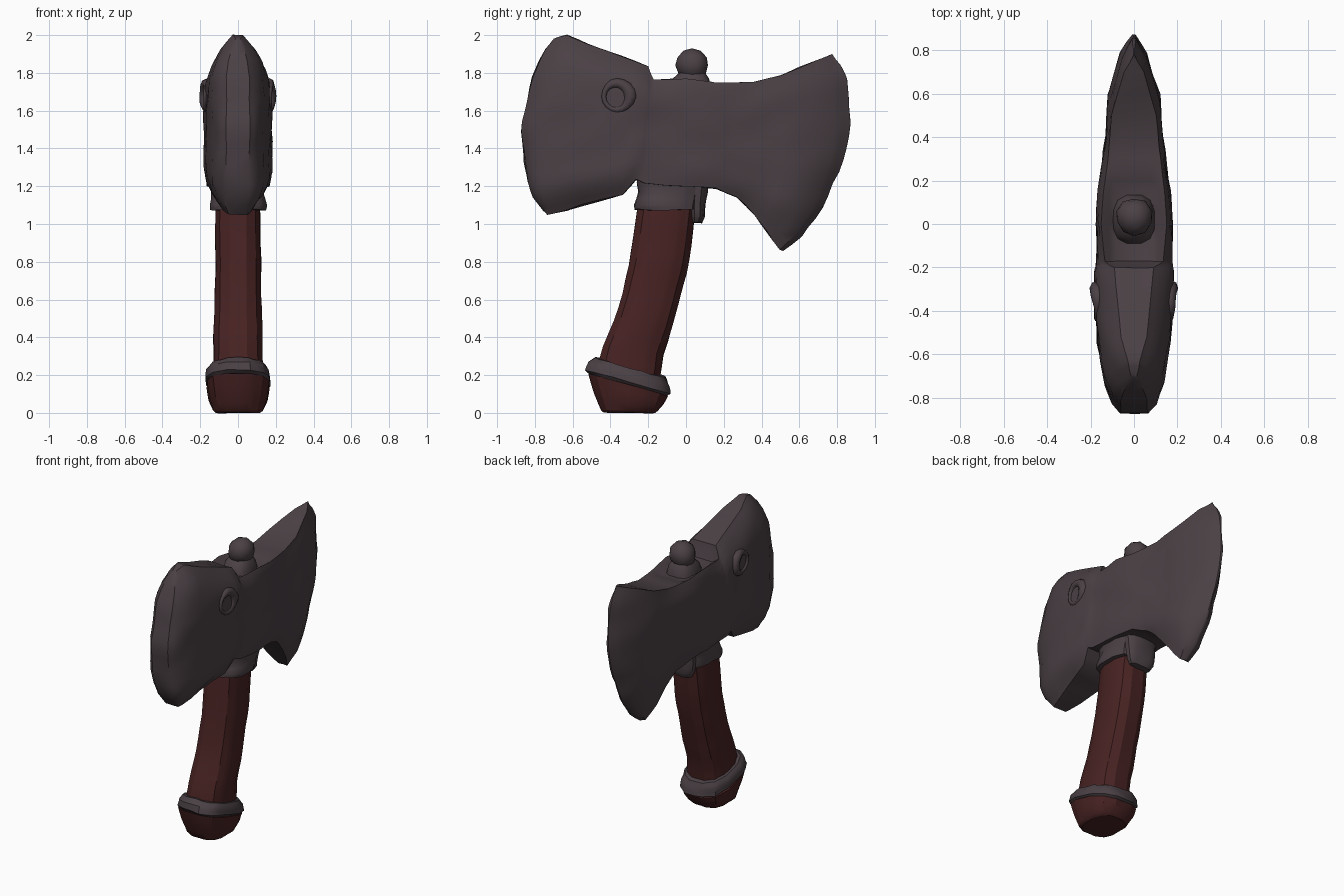
import bpy, bmesh, math
from mathutils import Vector, noise

if "Cube" in bpy.data.objects:
    bpy.data.objects.remove(bpy.data.objects["Cube"])


def material(name, rgb):
    m = bpy.data.materials.new(name)
    m.diffuse_color = (*rgb, 1)
    m.use_nodes = True
    m.node_tree.nodes["Principled BSDF"].inputs["Base Color"].default_value = m.diffuse_color
    return m


STEEL = material("dark grey iron", (0.070, 0.052, 0.060))
WOOD = material("dark red brown wood", (0.064, 0.016, 0.016))


def finish(bm, name, mat, rough=0.0, cuts=1, freq=6.0, angle=38):
    """Subdivide, roughen like hand-hewn material, and make the object."""
    bmesh.ops.recalc_face_normals(bm, faces=bm.faces)
    if cuts:
        bmesh.ops.subdivide_edges(bm, edges=bm.edges[:], cuts=cuts, use_grid_fill=True)
    bm.normal_update()
    moves = [(v, v.normal * rough * noise.noise(v.co * freq)) for v in bm.verts]
    for v, d in moves:
        v.co += d
    me = bpy.data.meshes.new(name)
    bm.to_mesh(me)
    bm.free()
    me.materials.append(mat)
    ob = bpy.data.objects.new(name, me)
    bpy.context.collection.objects.link(ob)
    bpy.ops.object.select_all(action='DESELECT')
    ob.select_set(True)
    bpy.context.view_layer.objects.active = ob
    bpy.ops.object.shade_smooth_by_angle(angle=math.radians(angle))
    return ob


def loft(rings):
    """Skin mirrored rings (point i mirrors point m-1-i) with quad caps."""
    bm = bmesh.new()
    rows = [[bm.verts.new(p) for p in r] for r in rings]
    m = len(rows[0])
    for a, b in zip(rows, rows[1:]):
        for i in range(m):
            j = (i + 1) % m
            bm.faces.new((a[i], a[j], b[j], b[i]))
    for r in (rows[0], rows[-1]):
        for i in range(m // 2 - 1):
            bm.faces.new((r[i], r[i + 1], r[m - 2 - i], r[m - 1 - i]))
    return bm


def oval(y, z, ry, rx, slope=0.0, n=12, power=0.75):
    """Rounded-rectangle ring; slope tilts it along y."""
    pts = []
    for i in range(n):
        a = (i + 0.5) / n * 2 * math.pi
        c, s = math.cos(a), math.sin(a)
        px = rx * math.copysign(abs(s) ** power, s)
        py = ry * math.copysign(abs(c) ** power, c)
        pts.append(Vector((px, y + py, z + slope * py)))
    return pts


# axe head: stations from cutting edge to blunt back
# top y, top z, bottom y, bottom z, bulge, half width, top frac, bottom frac, dip
stations = [
    (0.775, 1.905, 0.515, 0.852, 0.200, 0.006, 0.8, 0.8, 0),
    (0.70, 1.87, 0.495, 0.86, 0.17, 0.06, 0.75, 0.6, 0),
    (0.50, 1.79, 0.43, 0.96, 0.13, 0.118, 0.9, 0.6, 0),
    (0.36, 1.755, 0.36, 1.05, 0.05, 0.13, 0.9, 0.7, 0),
    (0.25, 1.745, 0.27, 1.14, 0.01, 0.148, 0.85, 0.75, 0),
    (0.15, 1.75, 0.16, 1.19, 0, 0.165, 0.85, 0.9, 0.03),
    (0.0, 1.765, 0.0, 1.2, 0, 0.175, 0.85, 0.95, 0.05),
    (-0.17, 1.77, -0.22, 1.215, 0, 0.172, 0.8, 0.95, 0.04),
    (-0.20, 1.835, -0.265, 1.235, 0, 0.18, 0.5, 0.9, 0),
    (-0.345, 1.885, -0.335, 1.155, 0, 0.178, 0.42, 0.75, 0),
    (-0.52, 1.95, -0.55, 1.10, -0.01, 0.165, 0.35, 0.55, 0),
    (-0.63, 2.0, -0.705, 1.053, -0.07, 0.135, 0.2, 0.45, 0),
    (-0.67, 1.99, -0.735, 1.045, -0.125, 0.10, 0.2, 0.5, 0),
    (-0.70, 1.98, -0.76, 1.07, -0.135, 0.062, 0.2, 0.6, 0),
]
TS = [0, 0.06, 0.13, 0.22, 0.35, 0.48, 0.6, 0.72, 0.83, 0.92, 1]


def ease(u):
    u = min(max(u, 0), 1)
    return u * (2 - u)


def head_ring(yt, zt, yb, zb, bulge, w, ft, fb, dip):
    side = [Vector((0.6 * ft * w, yt, zt - dip))]
    for t in TS:
        x = w * (ft + (1 - ft) * ease(t / 0.25)) * (fb + (1 - fb) * ease((1 - t) / 0.2))
        y = yt + (yb - yt) * t + bulge * (4 * t * (1 - t)) ** 0.8
        side.append(Vector((x, y, zt + (zb - zt) * t)))
    return side + [Vector((-p.x, p.y, p.z)) for p in reversed(side)]


finish(loft([head_ring(*s) for s in stations]), "axe_head", STEEL, 0.012, 1, 7)

# knob on top of the head
bm = bmesh.new()
bmesh.ops.create_icosphere(bm, subdivisions=2, radius=0.088)
bmesh.ops.translate(bm, verts=bm.verts, vec=(0, 0.032, 1.84))
finish(bm, "top_knob", STEEL, 0.014, 0, 9)
finish(loft([oval(0.02, 1.70, 0.12, 0.10), oval(0.02, 1.77, 0.10, 0.085),
             oval(0.03, 1.81, 0.06, 0.06)]), "knob_base", STEEL, 0.01)

# raised crater rim on each cheek of the blunt side
for sx, side in ((1, "right"), (-1, "left")):
    rings = 16
    bm = bmesh.new()
    rows = []
    for i in range(rings):
        a = 2 * math.pi * i / rings
        r2 = 0.022 + 0.012 * math.cos(a - 0.4)      # thicker towards the blade
        rows.append([])
        for k in range(8):
            b = 2 * math.pi * k / 8
            r = 0.07 + r2 * math.cos(b)
            rows[-1].append(bm.verts.new((sx * (0.168 + r2 * math.sin(b)),
                                          -0.365 + r * math.cos(a), 1.675 + r * math.sin(a))))
    for i in range(rings):
        p, q = rows[i], rows[(i + 1) % rings]
        for k in range(8):
            bm.faces.new((p[k], p[(k + 1) % 8], q[(k + 1) % 8], q[k]))
    finish(bm, "cheek_crater_" + side, STEEL, 0.012, 0, 10, 60)

# collar where the handle enters the head, with its rear tab
finish(loft([oval(-0.10, 1.075, 0.175, 0.150), oval(-0.10, 1.10, 0.18, 0.153),
             oval(-0.085, 1.17, 0.17, 0.143), oval(-0.07, 1.27, 0.19, 0.150)]),
       "collar", STEEL, 0.018, 1, 9)
finish(loft([oval(0.055, 1.005, 0.03, 0.08), oval(0.06, 1.04, 0.042, 0.10),
             oval(0.06, 1.12, 0.045, 0.11), oval(0.06, 1.22, 0.06, 0.12)]),
       "collar_tab", STEEL, 0.012, 1, 9)

# curved wooden handle
path = [(-0.085, 1.2, 0.155, 0.115), (-0.105, 1.05, 0.155, 0.12), (-0.125, 0.9, 0.157, 0.122),
        (-0.15, 0.76, 0.156, 0.124), (-0.187, 0.61, 0.155, 0.126), (-0.228, 0.47, 0.156, 0.128),
        (-0.28, 0.33, 0.163, 0.132), (-0.305, 0.2, 0.17, 0.137)]
finish(loft([oval(y, z, ry, rx, -0.15) for y, z, ry, rx in path]),
       "handle", WOOD, 0.007, 1, 6, 30)

# iron band around the foot of the handle, tilted
T = -0.28
finish(loft([oval(-0.305, 0.145, 0.20, 0.155, T), oval(-0.307, 0.165, 0.228, 0.176, T),
             oval(-0.303, 0.21, 0.217, 0.172, T), oval(-0.295, 0.238, 0.188, 0.15, T)]),
       "foot_band", STEEL, 0.014, 1, 12)

# wooden pommel
finish(loft([oval(-0.30, 0.0, 0.14, 0.12), oval(-0.30, 0.012, 0.155, 0.135),
             oval(-0.302, 0.075, 0.19, 0.158, -0.15), oval(-0.306, 0.15, 0.217, 0.17, T)]),
       "pommel", WOOD, 0.006, 1, 8, 30)
